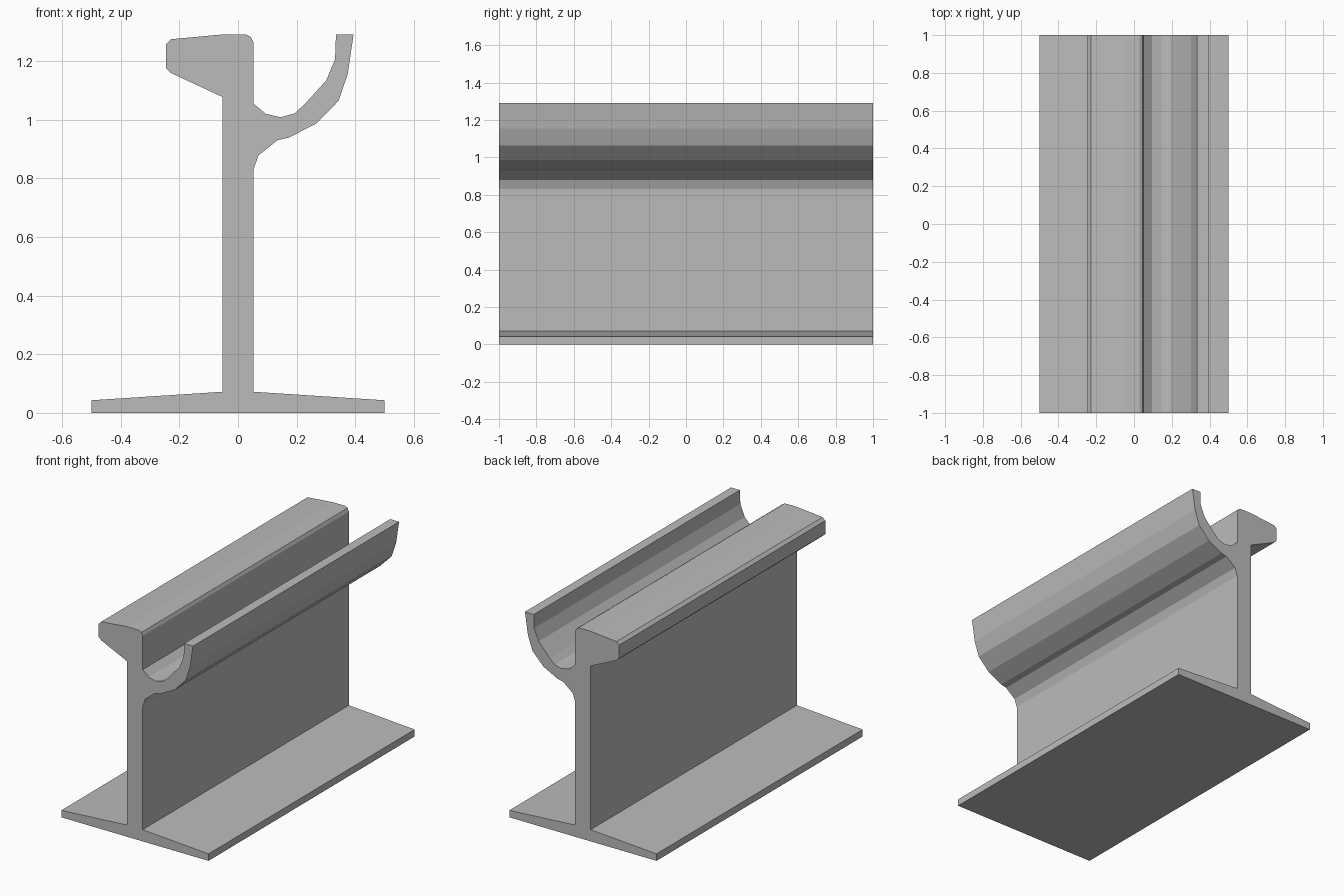
import bpy
import bmesh
from mathutils import Vector

cube = bpy.data.objects.get("Cube")
if cube:
    bpy.data.objects.remove(cube, do_unlink=True)

LENGTH = 2.0
WEB = 0.053  # half thickness of the web

# Steel
steel = bpy.data.materials.new("grey_steel")
steel.use_nodes = True
colour = (0.5, 0.5, 0.5, 1)
steel.diffuse_color = colour
steel.node_tree.nodes["Principled BSDF"].inputs["Base Color"].default_value = colour

# Cross-section in x and z, counter-clockwise from the foot
foot = [(-0.5, 0.043), (-0.5, 0), (0.5, 0), (0.5, 0.043), (WEB, 0.072)]
lip_outside = [(WEB, 0.83), (0.07, 0.878), (0.135, 0.93), (0.172, 0.938),
               (0.268, 0.987), (0.343, 1.064), (0.374, 1.155), (0.394, 1.29)]
groove = [(0.334, 1.29), (0.331, 1.206), (0.301, 1.134), (0.227, 1.052),
          (0.193, 1.021), (0.145, 1.008), (0.094, 1.02), (WEB, 1.055)]
head = [(WEB, 1.262), (0.044, 1.281), (0.028, 1.29), (-0.055, 1.29),
        (-0.228, 1.274), (-0.246, 1.257), (-0.246, 1.175), (-0.229, 1.159),
        (-WEB, 1.077), (-WEB, 0.072)]
profile = foot + lip_outside + groove + head

# Extrude the section along y
bm = bmesh.new()
section = bm.faces.new([bm.verts.new((x, -LENGTH / 2, z)) for x, z in profile])
result = bmesh.ops.extrude_face_region(bm, geom=[section], use_keep_orig=True)
moved = [v for v in result["geom"] if isinstance(v, bmesh.types.BMVert)]
bmesh.ops.translate(bm, verts=moved, vec=Vector((0, LENGTH, 0)))
bmesh.ops.recalc_face_normals(bm, faces=bm.faces)

mesh = bpy.data.meshes.new("grooved_rail")
bm.to_mesh(mesh)
bm.free()
mesh.materials.append(steel)
rail = bpy.data.objects.new("grooved_rail", mesh)
bpy.context.collection.objects.link(rail)
